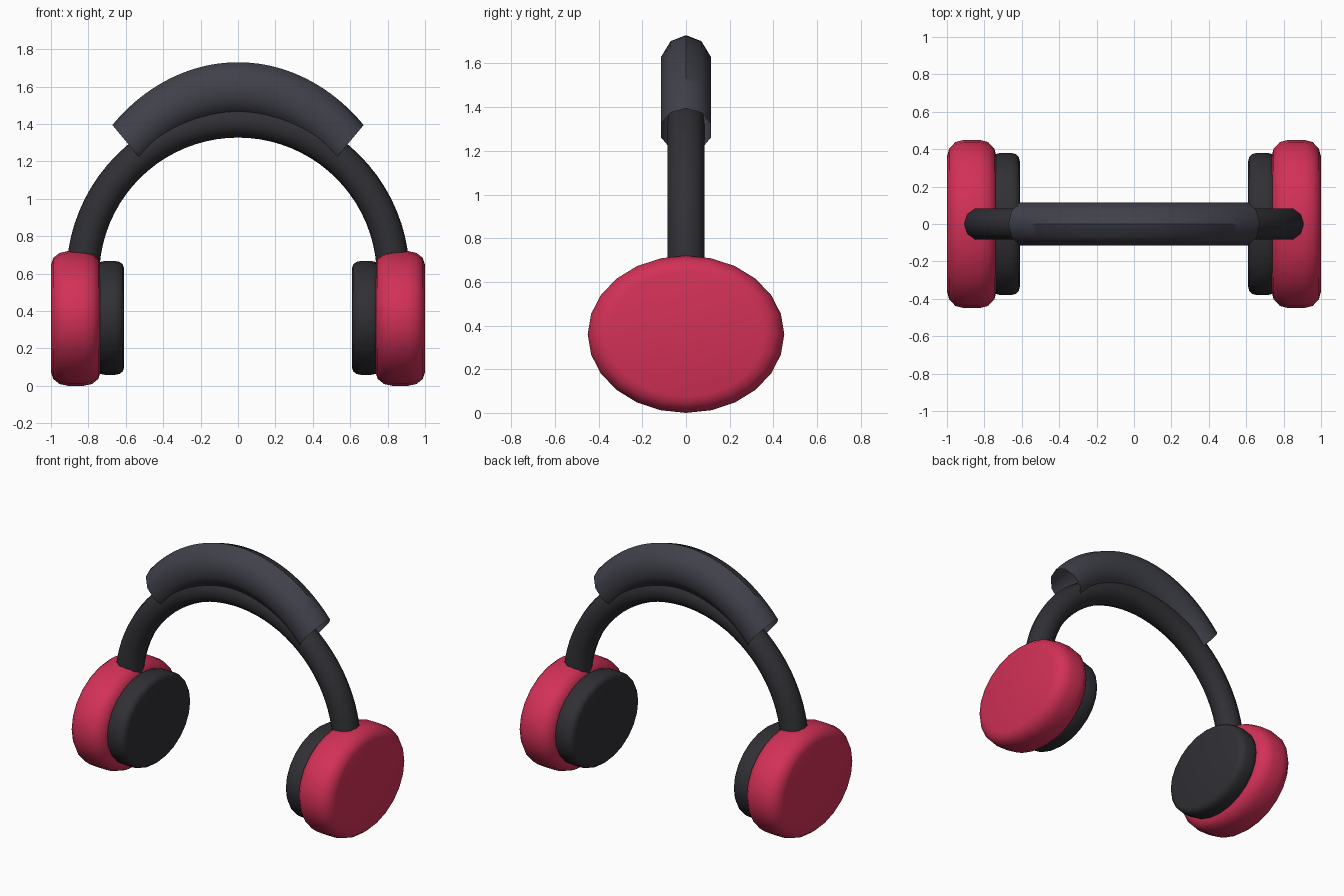
import bpy, bmesh, math
from mathutils import Matrix, Vector

if "Cube" in bpy.data.objects:
    bpy.data.objects.remove(bpy.data.objects["Cube"])


def material(name, rgb):
    m = bpy.data.materials.new(name)
    m.diffuse_color = (*rgb, 1)
    m.use_nodes = True
    m.node_tree.nodes["Principled BSDF"].inputs["Base Color"].default_value = m.diffuse_color
    return m


RED = material("red_shell", (0.65, 0.03, 0.095))
DARK = material("dark_rubber", (0.03, 0.03, 0.036))
SLATE = material("slate_cushion", (0.052, 0.052, 0.07))


def finish(bm, name, mat, angle):
    bmesh.ops.recalc_face_normals(bm, faces=bm.faces)
    mesh = bpy.data.meshes.new(name)
    bm.to_mesh(mesh)
    bm.free()
    mesh.materials.append(mat)
    ob = bpy.data.objects.new(name, mesh)
    bpy.context.collection.objects.link(ob)
    bpy.ops.object.select_all(action='DESELECT')
    ob.select_set(True)
    bpy.context.view_layer.objects.active = ob
    bpy.ops.object.shade_smooth_by_angle(angle=math.radians(angle))
    return ob


def oval_disc(name, x0, x1, radius, bevel, zc, mat):
    """Round-edged disc lying across x, squashed to an oval in z."""
    bm = bmesh.new()
    bmesh.ops.create_cone(bm, cap_ends=True, segments=24, radius1=radius,
                          radius2=radius, depth=abs(x1 - x0))
    rims = [e for e in bm.edges if abs(e.verts[0].co.z - e.verts[1].co.z) < 1e-5]
    bmesh.ops.bevel(bm, geom=rims, offset=bevel, segments=3, profile=0.5,
                    affect='EDGES', clamp_overlap=True)
    place = (Matrix.Translation(((x0 + x1) / 2, 0, zc))
             @ Matrix.Diagonal((1, 1, 0.8, 1))
             @ Matrix.Rotation(math.pi / 2, 4, 'Y'))
    bm.transform(place)
    return finish(bm, name, mat, 40)


def arc_tube(name, start, end, tube, z_scale, mat, steps=40, sides=10):
    """Open tube swept along an arc over the head."""
    bm = bmesh.new()
    rings = []
    for i in range(steps + 1):
        a = math.radians(start + (end - start) * i / steps)
        ring = []
        for k in range(sides):
            t = 2 * math.pi * k / sides
            r = ARC + tube * math.cos(t)
            ring.append(bm.verts.new((r * math.cos(a), tube * math.sin(t),
                                      ARC_Z + z_scale * r * math.sin(a))))
        rings.append(ring)
    for p, q in zip(rings, rings[1:]):
        for k in range(sides):
            n = (k + 1) % sides
            bm.faces.new((p[k], p[n], q[n], q[k]))
    return finish(bm, name, mat, 40)


ARC, ARC_Z = 0.83, 0.585

# Headband and the thicker open-ended cushion over its top
arc_tube("headband", 0, 180, 0.088, 1.0, DARK)
arc_tube("headband_cushion", 45, 135, 0.12, 1.205, SLATE)

# Ear cups and ear pads on both sides
for side, s in (("left", -1), ("right", 1)):
    oval_disc(f"{side}_ear_cup", s * 0.735, s * 1.0, 0.45, 0.09, 0.36, RED)
    oval_disc(f"{side}_ear_pad", s * 0.61, s * 0.76, 0.38, 0.045, 0.363, DARK)
